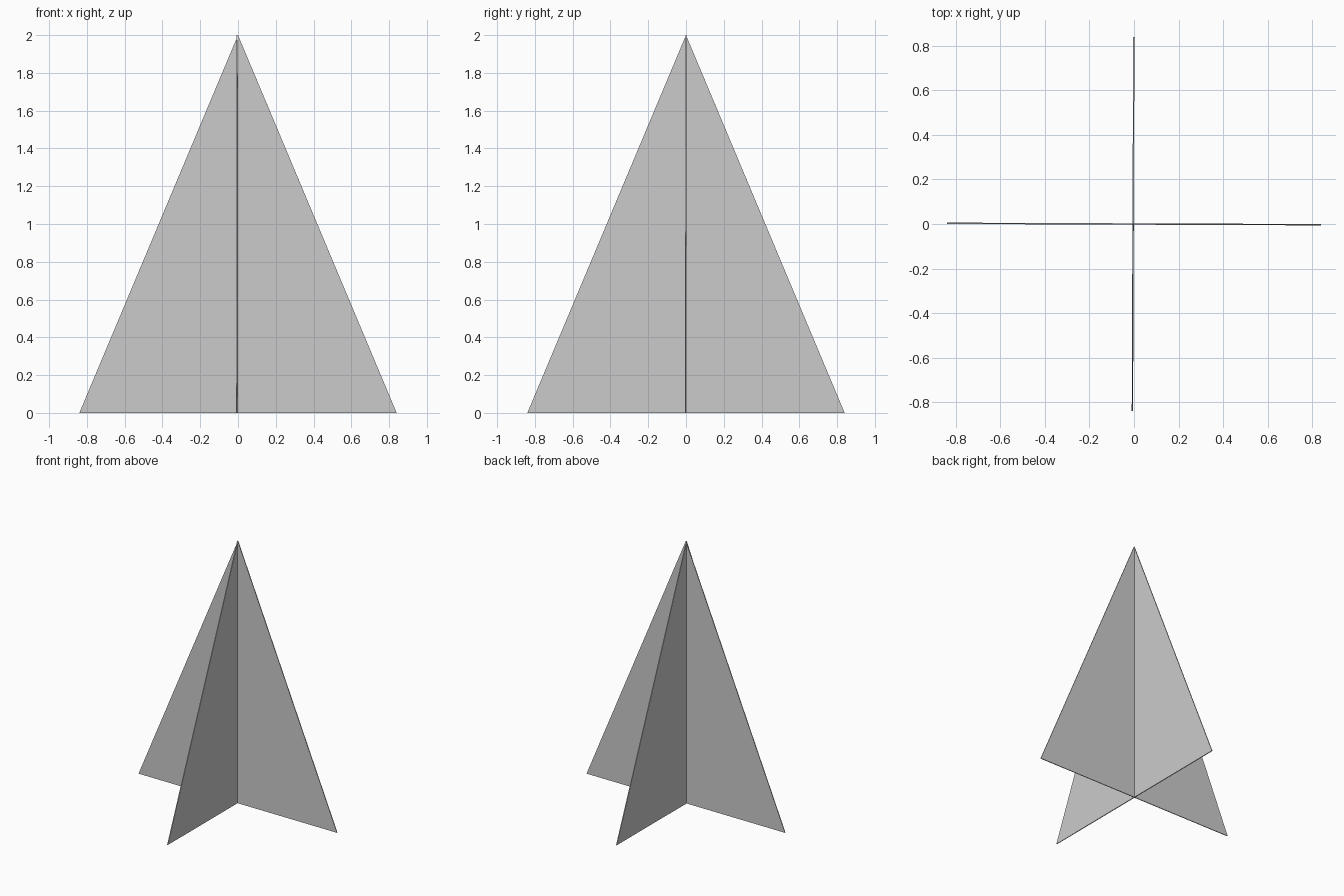
import bpy
import bmesh
from math import radians
from mathutils import Matrix

if "Cube" in bpy.data.objects:
    bpy.data.objects.remove(bpy.data.objects["Cube"])

HALF, HEIGHT, THICK = 0.84, 2.0, 0.006


def fin_plate(name, angle, offset):
    """Thin upright triangle, turned about z."""
    bm = bmesh.new()
    rings = []
    for y in (-THICK / 2, THICK / 2):
        rings.append([bm.verts.new(p) for p in
                      ((-HALF, y, 0), (0, y, 0), (HALF, y, 0), (0, y, HEIGHT))])
    front, back = rings
    # two flat halves on each side, meeting at the centre line
    for a, b in ((0, 1), (1, 2)):
        bm.faces.new((front[a], front[b], front[3]))
        bm.faces.new((back[b], back[a], back[3]))
    # thin rim
    for a, b in ((0, 1), (1, 2), (2, 3), (3, 0)):
        bm.faces.new((front[b], front[a], back[a], back[b]))
    bmesh.ops.recalc_face_normals(bm, faces=bm.faces)
    bm.transform(Matrix.Translation(offset) @ Matrix.Rotation(radians(angle), 4, 'Z'))
    mesh = bpy.data.meshes.new(name)
    bm.to_mesh(mesh)
    bm.free()
    obj = bpy.data.objects.new(name, mesh)
    bpy.context.collection.objects.link(obj)
    return obj


# two crossed plates, both turned very slightly clockwise
fin_plate("wide_fin", -0.22, (0, 0, 0))
fin_plate("deep_fin", 89.78, (-0.004, 0, 0))
